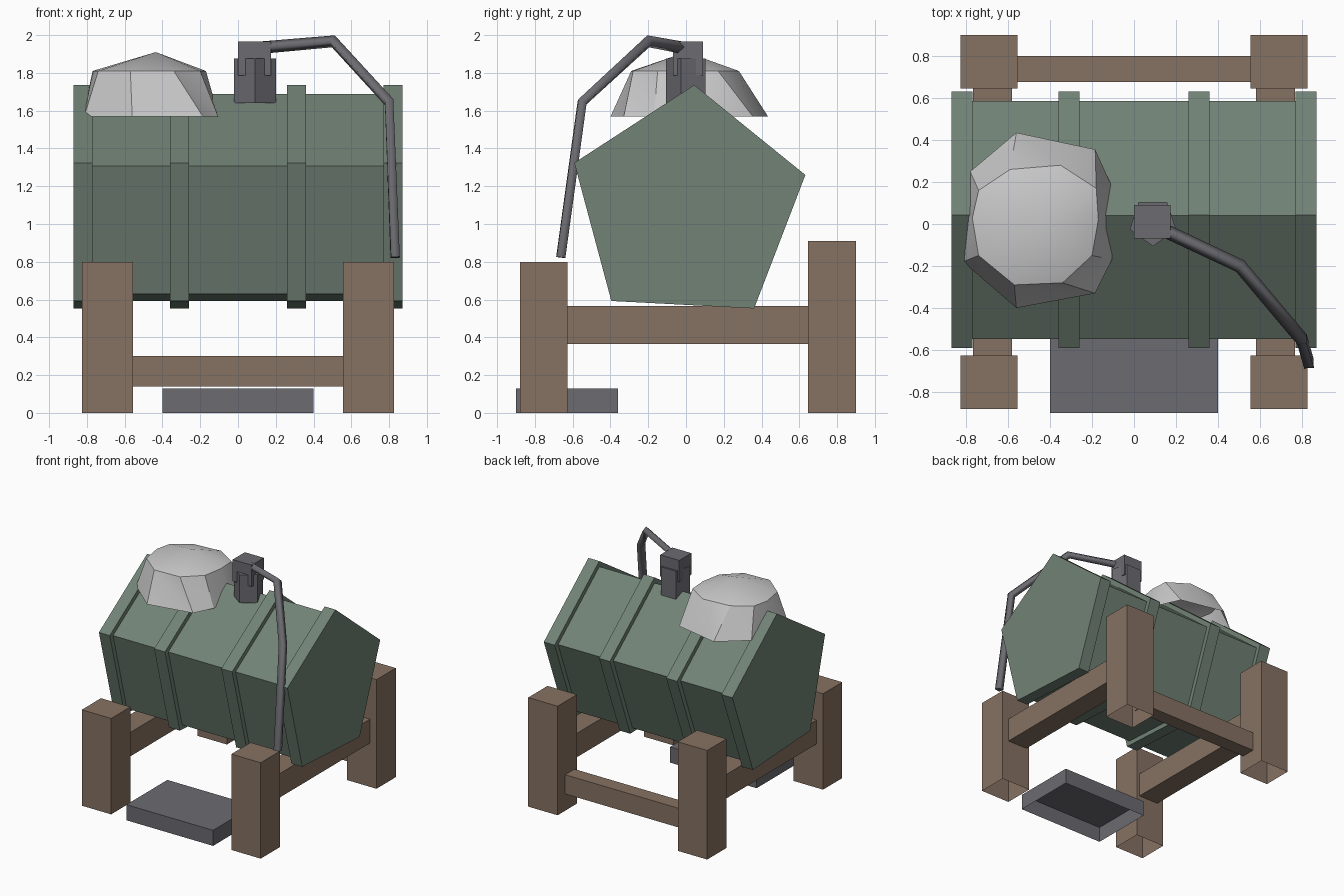
import bpy, bmesh
from math import cos, sin, radians
from mathutils import Vector

if "Cube" in bpy.data.objects:
    bpy.data.objects.remove(bpy.data.objects["Cube"], do_unlink=True)


def material(name, rgb):
    m = bpy.data.materials.new(name)
    m.use_nodes = True
    m.diffuse_color = (*rgb, 1)
    m.node_tree.nodes["Principled BSDF"].inputs["Base Color"].default_value = (*rgb, 1)
    return m


green = material("muted green", (0.165, 0.225, 0.18))
brown = material("brown wood", (0.24, 0.168, 0.122))
grey = material("dark grey metal", (0.147, 0.147, 0.165))
pale = material("pale grey", (0.58, 0.58, 0.58))


def finish(name, bm, mat):
    mesh = bpy.data.meshes.new(name)
    bm.to_mesh(mesh)
    bm.free()
    mesh.materials.append(mat)
    ob = bpy.data.objects.new(name, mesh)
    bpy.context.collection.objects.link(ob)
    return ob


def box(name, lo, hi, mat, open_bottom=False):
    lo, hi = Vector(lo), Vector(hi)
    bm = bmesh.new()
    bmesh.ops.create_cube(bm, size=1)
    for v in bm.verts:
        v.co = (lo + hi) / 2 + v.co * (hi - lo)
    if open_bottom:
        bm.normal_update()
        down = [f for f in bm.faces if f.normal.z < -0.9]
        bmesh.ops.delete(bm, geom=down, context="FACES_ONLY")
    return finish(name, bm, mat)


def prism(name, profile, push, mat):
    """Extrude a closed profile of 3D points along the push vector."""
    bm = bmesh.new()
    face = bm.faces.new([bm.verts.new(p) for p in profile])
    geom = bmesh.ops.extrude_face_region(bm, geom=[face], use_keep_orig=True)["geom"]
    verts = [g for g in geom if isinstance(g, bmesh.types.BMVert)]
    bmesh.ops.translate(bm, verts=verts, vec=push)
    bmesh.ops.recalc_face_normals(bm, faces=bm.faces[:])
    return finish(name, bm, mat)


def pentagon(radius, start):
    angles = [radians(start + 72 * i) for i in range(5)]
    return [(radius * cos(a), radius * sin(a)) for a in angles]


# Five-sided barrel lying along x, with four raised hoops
def barrel_slice(name, x0, x1, radius):
    profile = [(x0, 0.01 + a, 1.093 + b) for a, b in pentagon(radius, 87)]
    prism(name, profile, (x1 - x0, 0, 0), green)


barrel_slice("barrel_body", -0.8, 0.8, 0.597)
for i, x in enumerate((-0.82, -0.31, 0.31, 0.82)):
    barrel_slice(f"barrel_hoop_{i + 1}", x - 0.05, x + 0.05, 0.644)

# Wooden stand
for side, s in (("left", 1), ("right", -1)):
    def part(name, x0, x1, y0, y1, z0, z1, hollow=False):
        xs = sorted((s * x0, s * x1))
        box(f"{side}_{name}", (xs[0], y0, z0), (xs[1], y1, z1), brown, hollow)
    part("front_leg", 0.555, 0.826, -0.88, -0.627, 0, 0.8, True)
    part("back_leg", 0.555, 0.826, 0.646, 0.9, 0, 0.91, True)
    part("side_rail", 0.582, 0.766, -0.64, 0.66, 0.365, 0.565)
box("back_rail", (-0.56, 0.677, 0.14), (0.56, 0.8, 0.3), brown)

# Drip tray, open underneath
box("tray", (-0.4, -0.9, 0), (0.4, -0.36, 0.13), grey, True)

# Valve: five-sided post with a square cap
post = [(0.09 + a, 0.01 + b, 1.64) for a, b in pentagon(0.116, -90)]
prism("valve_post", post, (0, 0, 0.235), grey)
box("valve_cap", (0, -0.07, 1.785), (0.175, 0.09, 1.965), grey)

# Bent pipe with a four-sided section
curve = bpy.data.curves.new("pipe_path", "CURVE")
curve.dimensions = "3D"
curve.bevel_depth = 0.033
curve.bevel_resolution = 0
curve.use_fill_caps = True
path = [(0.08, 0.0, 1.93), (0.505, -0.2, 1.967), (0.8, -0.55, 1.645), (0.832, -0.663, 0.823)]
spline = curve.splines.new("POLY")
spline.points.add(len(path) - 1)
for point, co in zip(spline.points, path):
    point.co = (*co, 1)
curve.materials.append(grey)
bpy.context.collection.objects.link(bpy.data.objects.new("pipe", curve))

# Irregular open dome draped over the barrel
rim = [(-0.82, 0.03), (-0.78, 0.25), (-0.56, 0.435), (-0.185, 0.355), (-0.11, 0.19),
       (-0.1, 0.05), (-0.105, -0.17), (-0.185, -0.33), (-0.56, -0.4), (-0.815, -0.18)]
shoulder = [(-0.77, 0.03), (-0.74, 0.16), (-0.59, 0.26), (-0.35, 0.28), (-0.18, 0.17),
            (-0.17, 0.02), (-0.2, -0.15), (-0.34, -0.28), (-0.57, -0.29), (-0.74, -0.15)]
bm = bmesh.new()
low = [bm.verts.new((x, y, 1.568)) for x, y in rim]
mid = [bm.verts.new((x, y, 1.81)) for x, y in shoulder]
apex = bm.verts.new((-0.435, 0.0, 1.91))
for i in range(len(low)):
    j = (i + 1) % len(low)
    bm.faces.new((low[i], low[j], mid[j]))
    bm.faces.new((low[i], mid[j], mid[i]))
    bm.faces.new((mid[i], mid[j], apex))
bmesh.ops.recalc_face_normals(bm, faces=bm.faces[:])
bm.normal_update()
if sum(f.normal.z for f in bm.faces) < 0:
    bmesh.ops.reverse_faces(bm, faces=bm.faces[:])
dome = finish("dome", bm, pale)
bpy.ops.object.select_all(action="DESELECT")
dome.select_set(True)
bpy.context.view_layer.objects.active = dome
bpy.ops.object.shade_smooth_by_angle(angle=radians(30))
